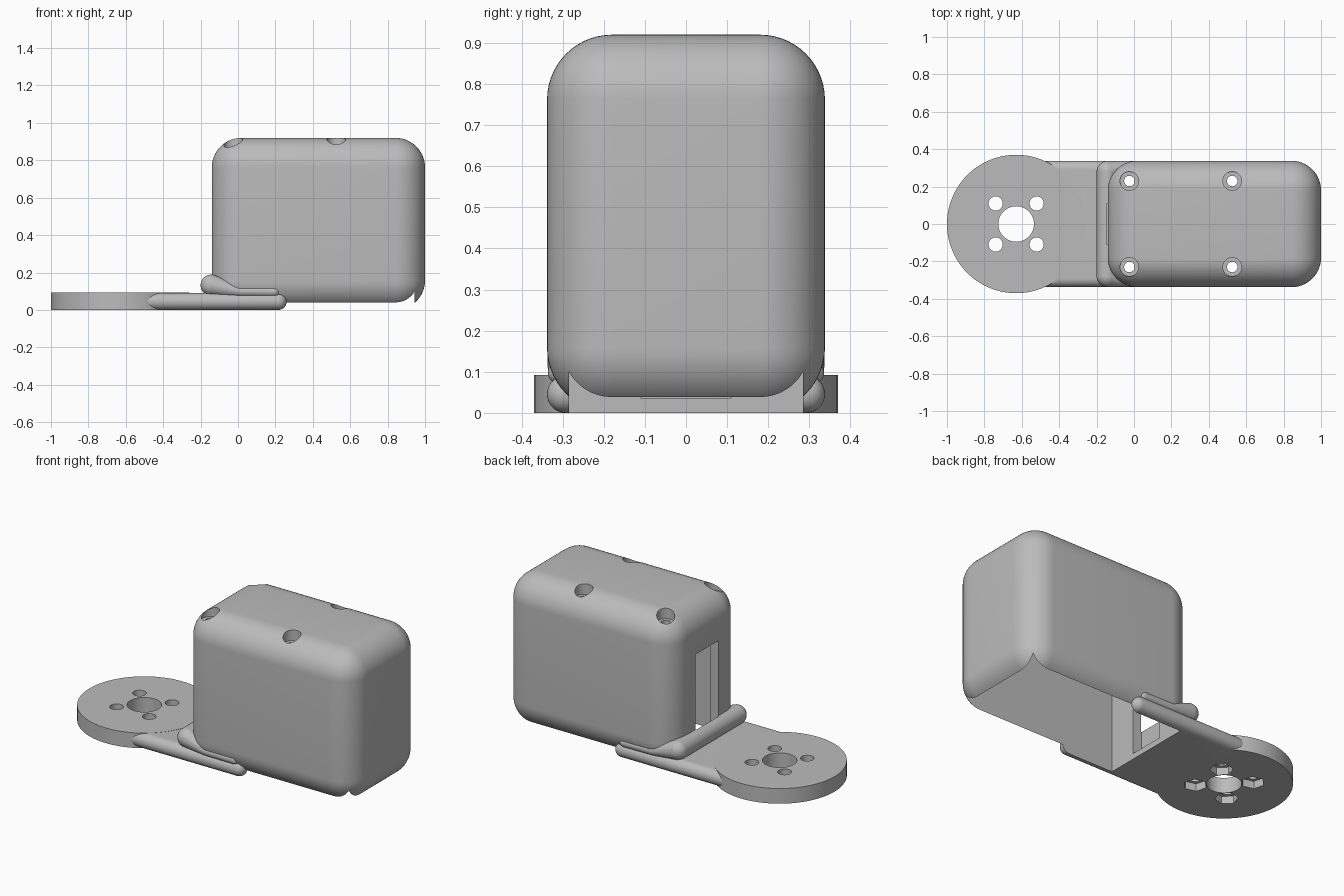
import bpy, bmesh, math
from mathutils import Matrix, Vector

if "Cube" in bpy.data.objects:
    bpy.data.objects.remove(bpy.data.objects["Cube"], do_unlink=True)

grey = bpy.data.materials.new("plain grey")
grey.use_nodes = True
COLOUR = (0.5, 0.5, 0.5, 1)
grey.diffuse_color = COLOUR
grey.node_tree.nodes["Principled BSDF"].inputs["Base Color"].default_value = COLOUR


def finish(name, bm):
    bmesh.ops.recalc_face_normals(bm, faces=bm.faces)
    mesh = bpy.data.meshes.new(name)
    bm.to_mesh(mesh)
    bm.free()
    mesh.materials.append(grey)
    obj = bpy.data.objects.new(name, mesh)
    bpy.context.collection.objects.link(obj)
    return obj


def box(name, low, high, radius=0, segments=10):
    low, high = Vector(low), Vector(high)
    bm = bmesh.new()
    place = Matrix.Translation((low + high) / 2) @ Matrix.Diagonal((*(high - low), 1))
    bmesh.ops.create_cube(bm, size=1, matrix=place)
    if radius:
        bmesh.ops.bevel(bm, geom=bm.edges[:], offset=radius, segments=segments,
                        profile=0.5, affect='EDGES')
    return finish(name, bm)


def cylinder(name, x, y, bottom, top, radius, sides=48, turn=0):
    bm = bmesh.new()
    place = Matrix.Translation((x, y, (bottom + top) / 2)) @ Matrix.Rotation(turn, 4, 'Z')
    bmesh.ops.create_cone(bm, cap_ends=True, segments=sides, radius1=radius,
                          radius2=radius, depth=top - bottom, matrix=place)
    return finish(name, bm)


def sphere_hull(name, *balls):
    """Smooth body stretched around balls given as (position, radius)."""
    bm = bmesh.new()
    for position, radius in balls:
        bmesh.ops.create_uvsphere(bm, u_segments=32, v_segments=16, radius=radius,
                                  matrix=Matrix.Translation(position))
    hull = bmesh.ops.convex_hull(bm, input=bm.verts[:])
    inside = {g for g in hull["geom_interior"] if isinstance(g, bmesh.types.BMVert)}
    bmesh.ops.delete(bm, geom=list(inside), context='VERTS')
    return finish(name, bm)


def cut(obj, cutters):
    for cutter in cutters:
        mod = obj.modifiers.new("cut", 'BOOLEAN')
        mod.operation, mod.solver, mod.object = 'DIFFERENCE', 'EXACT', cutter
    bpy.context.view_layer.update()
    result = obj.evaluated_get(bpy.context.evaluated_depsgraph_get())
    mesh = bpy.data.meshes.new_from_object(result)
    obj.modifiers.clear()
    obj.data = mesh


# Cutters: open-bottomed cavity and the cable slot in the end wall
cavity = box("cavity_cutter", (-0.085, -0.285, -0.1), (0.945, 0.285, 0.82))
slot = box("slot_cutter", (-0.145, -0.11, 0.035), (0.0, 0.11, 0.645))

# Cutters: counterbored screw holes in the roof
screws = []
for x in (-0.025, 0.525):
    for y in (-0.23, 0.23):
        screws.append(cylinder("screw_cutter", x, y, 0.7, 1.1, 0.028, 32))
        screws.append(cylinder("counterbore_cutter", x, y, 0.855, 1.1, 0.05))

# Cutters: shaft hole, bolt holes and nut pockets in the round mount
MOUNT_X = -0.63
mount_holes = [cylinder("shaft_cutter", MOUNT_X, 0, -0.1, 0.2, 0.095, 64)]
for i in range(4):
    angle = math.pi / 4 + i * math.pi / 2
    x, y = MOUNT_X + 0.155 * math.cos(angle), 0.155 * math.sin(angle)
    mount_holes.append(cylinder("bolt_cutter", x, y, -0.1, 0.2, 0.038, 32))
    # a corner of each hexagon points at the shaft
    mount_holes.append(cylinder("nut_cutter", x, y, -0.1, 0.045, 0.064, 6, angle))

# Rounded casing
casing = box("casing", (-0.14, -0.338, 0), (1.0, 0.338, 0.92), 0.158, 14)
cut(casing, [cavity, slot] + screws)

# Round mount and the arm plate with rounded edges
mount = cylinder("round_mount", MOUNT_X, 0, 0, 0.092, 0.37, 96)
cut(mount, mount_holes)
arm = box("arm_plate", (-0.525, -0.338, 0), (0.26, 0.338, 0.091), 0.045, 10)
cut(arm, [cavity, slot] + mount_holes)

# Collar where the casing meets the arm
END = (-0.143, 0.28, 0.132)
beam = sphere_hull("collar_beam", (END, 0.057), ((END[0], -END[1], END[2]), 0.057))
cut(beam, [cavity, slot])
parts = [casing, mount, arm, beam]
for side, label in ((1, "left"), (-1, "right")):
    bend, tip = (0.0, side * 0.308, 0.1), (0.195, side * 0.308, 0.098)
    shoulder = sphere_hull(label + "_collar_shoulder",
                           ((END[0], side * END[1], END[2]), 0.057), (bend, 0.028))
    rod = sphere_hull(label + "_collar_rod", (bend, 0.028), (tip, 0.028))
    for part in (shoulder, rod):
        cut(part, [cavity])
        parts.append(part)

# Remove the cutters and smooth the curved surfaces
for cutter in [cavity, slot] + screws + mount_holes:
    bpy.data.objects.remove(cutter, do_unlink=True)
bpy.ops.object.select_all(action='DESELECT')
for part in parts:
    part.select_set(True)
bpy.context.view_layer.objects.active = casing
bpy.ops.object.shade_smooth_by_angle(angle=math.radians(30))
